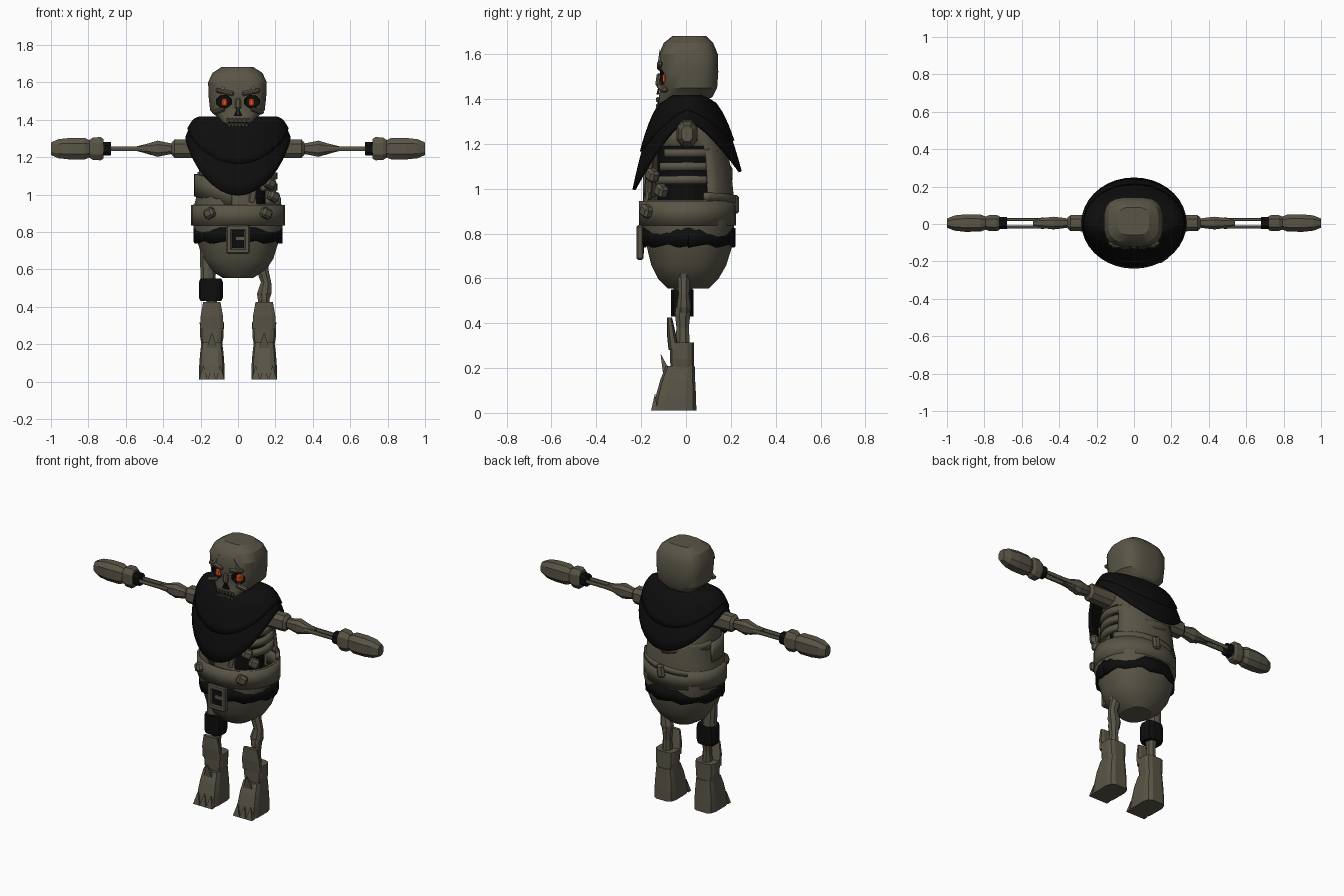
import bpy, bmesh, math
from mathutils import Vector, Matrix

cube = bpy.data.objects.get("Cube")
if cube:
    bpy.data.objects.remove(cube, do_unlink=True)


def material(name, r, g, b):
    m = bpy.data.materials.new(name)
    m.use_nodes = True
    m.diffuse_color = (r, g, b, 1)
    m.node_tree.nodes["Principled BSDF"].inputs["Base Color"].default_value = (r, g, b, 1)
    return m


BONE = material("drab bone", 0.1, 0.09, 0.062)
BLACK = material("black cloth", 0.004, 0.004, 0.004)
GLOW = material("orange glow", 0.8, 0.09, 0.015)


def finish(name, bm, mat, smooth=False, thick=0):
    bmesh.ops.recalc_face_normals(bm, faces=bm.faces)
    me = bpy.data.meshes.new(name)
    bm.to_mesh(me)
    bm.free()
    me.materials.append(mat)
    ob = bpy.data.objects.new(name, me)
    bpy.context.collection.objects.link(ob)
    if smooth:
        bpy.ops.object.select_all(action='DESELECT')
        ob.select_set(True)
        bpy.context.view_layer.objects.active = ob
        bpy.ops.object.shade_smooth_by_angle(angle=math.radians(28))
    if thick:
        mod = ob.modifiers.new("thickness", 'SOLIDIFY')
        mod.thickness, mod.offset = thick, 0
    return ob


def ring(z, rx, y0, y1, cx=0, n=16, p=2.0):
    """Rounded cross-section at height z."""
    pts = []
    for i in range(n):
        a = math.tau * (i + 0.5) / n
        c, s = math.cos(a), math.sin(a)
        c, s = [math.copysign(abs(v) ** (2 / p), v) for v in (c, s)]
        pts.append(Vector((cx + rx * c, (y0 + y1) / 2 + s * (y1 - y0) / 2, z)))
    return pts


def loft(name, mat, rings, smooth=False, drop=None, thick=0, caps=True):
    bm = bmesh.new()
    rows = [[bm.verts.new(p) for p in r] for r in rings]
    n = len(rows[0])
    for a, b in zip(rows, rows[1:]):
        for i in range(n):
            j = (i + 1) % n
            bm.faces.new((a[i], a[j], b[j], b[i]))
    if caps:
        bm.faces.new(rows[0])
        bm.faces.new(rows[-1])
    if drop:
        hole = [f for f in bm.faces if drop(f.calc_center_median())]
        bmesh.ops.delete(bm, geom=hole, context='FACES')
    return finish(name, bm, mat, smooth, thick)


def box(name, mat, loc, size, rot=(0, 0, 0), bevel=0.0):
    bm = bmesh.new()
    bmesh.ops.create_cube(bm, size=1, matrix=Matrix.Diagonal((*size, 1)))
    if bevel:
        bmesh.ops.bevel(bm, geom=bm.edges[:], offset=bevel, segments=1, affect='EDGES')
    turn = Matrix.Identity(4)
    for axis, deg in zip("XYZ", rot):
        turn = Matrix.Rotation(math.radians(deg), 4, axis) @ turn
    bm.transform(Matrix.Translation(loc) @ turn)
    return finish(name, bm, mat)


def spike(name, base, tip, w, d):
    b, t = Vector(base), Vector(tip)
    corners = [b + Vector((x * w, y * d, 0)) for x, y in ((-1, -1), (1, -1), (1, 1), (-1, 1))]
    return loft(name, BONE, [corners, [t + (c - b) * 0.06 for c in corners]])


def band(name, mat, z0, z1, rx, y0, y1, a0=0, a1=360, thick=0.02, tilt=0.0, jag=0.0):
    """Strip wrapped round the body between two angles, measured from +x."""
    bm = bmesh.new()
    n, cols = 28, []
    for i in range(n + 1):
        a = math.radians(a0 + (a1 - a0) * i / n)
        x, y = rx * math.cos(a), (y0 + y1) / 2 + math.sin(a) * (y1 - y0) / 2
        dz = tilt * math.cos(a)
        cols.append([bm.verts.new((x, y, z + dz)) for z in (z0 + jag * (i % 3 - 1), z1)])
    for a, b in zip(cols, cols[1:]):
        bm.faces.new((a[0], b[0], b[1], a[1]))
    bmesh.ops.remove_doubles(bm, verts=bm.verts, dist=0.0001)
    return finish(name, bm, mat, True, thick)


# Torso, open over the ribs on the left side
torso = [(.56, .08, -.08, .1), (.6, .145, -.12, .14), (.66, .185, -.15, .175), (.74, .21, -.17, .2),
         (.83, .235, -.19, .21), (.95, .228, -.185, .21), (1.0, .215, -.18, .205),
         (1.1, .205, -.17, .195), (1.19, .2, -.15, .17), (1.26, .18, -.12, .14), (1.33, .12, -.07, .09)]
loft("torso", BONE, [ring(*t, n=24, p=2.3) for t in torso], True, thick=0.012,
     drop=lambda c: c.x > 0.09 and 0.96 < c.z < 1.19 and -0.16 < c.y < 0.1)
loft("chest_hollow", BLACK, [ring(z, .15, -.13, .15) for z in (.9, 1.22)])
for i, z in enumerate((1.03, 1.09, 1.15)):
    band("rib_%d" % i, BONE, z - .018, z + .018, .195, -.165, .18, -50 + 8 * i, 45, 0.03, 0.01)
box("breastbone", BONE, (.09, -.165, 1.06), (.04, .03, .22), (0, 12, 12), .008)

# Waist wrap, straps and clips
band("waist_wrap", BONE, .835, .945, .243, -.2, .215, thick=.018)
band("wrap_seam", BONE, .93, .965, .235, -.195, .215, 20, 200, .02, .02)
band("torn_flap", BONE, .93, 1.05, .226, -.185, .2, 165, 262, .016, -.06)
band("back_strap", BONE, 1.04, 1.09, .212, -.17, .2, 60, 170, .014, -.03)
box("back_clasp", BONE, (.02, .222, .93), (.05, .03, .08), (0, 8, 0), .01)
for x, y, z in ((-.15, -.17, .9), (.15, -.175, .9), (.17, -.15, 1.06), (.19, -.11, .99)):
    box("clip", BONE, (x, y, z), (.06, .05, .055), (0, 25 if x > 0 else -25, -35 if x < 0 else 35), .012)

# Belt with square buckle
band("belt", BLACK, .745, .825, .228, -.19, .21, thick=.022, jag=.008)
for s in (-1, 1):
    box("buckle_side", BONE, (.048 * s, -.205, .76), (.03, .03, .15), (0, 0, 0), .006)
    box("buckle_bar", BONE, (0, -.205, .76 + .062 * s), (.12, .03, .03), (0, 0, 0), .006)
box("buckle_gap", BLACK, (0, -.198, .76), (.07, .02, .1))
box("buckle_prong", BONE, (.012, -.208, .765), (.05, .02, .022))

# Hooded shoulder cape: straight top, long front point, shorter back
def cape(name, reach, grow, mat=BLACK):
    rings = []
    for k in range(7):
        t, row = reach * k / 6, []
        for i in range(36):
            a = math.tau * i / 36
            c, s = math.cos(a), math.sin(a)
            drop = .1 + (.31 if s < 0 else .23) * abs(s) ** 1.4
            e = math.sqrt(t)
            row.append(Vector(((.2 + .075 * e + grow) * c, .005 + (.065 + .172 * e + grow) * s,
                               1.405 - drop * t + grow)))
        rings.append(row)
    ob = loft(name, mat, rings, True, drop=lambda p: p.z < 1.405 - .001 and abs(p.x) + abs(p.y - .005) < .02,
              thick=.014)
    bm = bmesh.new()
    bm.from_mesh(ob.data)
    bmesh.ops.delete(bm, geom=[f for f in bm.faces if len(f.verts) > 4 and f.calc_center_median().z < 1.38],
                     context='FACES')
    bm.to_mesh(ob.data)
    bm.free()


cape("cape", 1.0, 0)
cape("cape_upper_fold", .6, .006)

# Skull
skull = [(1.34, .07, -.12, -.02), (1.375, .085, -.127, .06), (1.41, .105, -.122, .12), (1.45, .147, -.112, .14),
         (1.52, .155, -.118, .145), (1.6, .158, -.122, .143), (1.65, .135, -.1, .122), (1.682, .085, -.06, .09)]
head = loft("skull", BONE, [ring(*r, cx=-.003, n=20, p=3.2) for r in skull], True)


def carve(target, cutter):
    """Cut a dark recess and keep the cutter's colour on the cut faces."""
    mod = target.modifiers.new("recess", 'BOOLEAN')
    mod.object, mod.operation, mod.solver = cutter, 'DIFFERENCE', 'EXACT'
    mod.material_mode = 'TRANSFER'
    deps = bpy.context.evaluated_depsgraph_get()
    mesh = bpy.data.meshes.new_from_object(target.evaluated_get(deps))
    target.modifiers.clear()
    target.data = mesh
    bpy.data.objects.remove(cutter, do_unlink=True)


def turned(rings):
    return [[Vector((p.x, p.z, p.y)) for p in r] for r in rings]


for s in (-1, 1):
    carve(head, loft("socket_cutter", BLACK, turned([ring(y, w, 1.497 - h, 1.497 + h, .076 * s, 8)
          for y, w, h in ((-.2, .052, .042), (-.07, .04, .034))])))
    box("eye", GLOW, (.072 * s, -.085, 1.492), (.034, .04, .045), (0, 0, 0), .008)
    box("brow", BONE, (.07 * s, -.117, 1.548), (.1, .025, .025), (0, -12 * s, 0), .008)
    box("cheekbone", BONE, (.103 * s, -.105, 1.447), (.07, .035, .022), (0, 18 * s, 18 * s), .008)
    spike("nose_hole", (.012 * s, -.124, 1.42), (.005 * s, -.122, 1.46), .011, .008).data.materials[0] = BLACK
    spike("forehead_crack", (.09 * s, -.118, 1.555), (.05 * s, -.117, 1.62), .012, .009)
box("nose_bridge", BONE, (0, -.122, 1.485), (.032, .024, .06), (-8, 0, 0), .008)
box("mouth_gap", BLACK, (0, -.124, 1.383), (.105, .008, .008))
for i in range(6):
    x = (i - 2.5) * .021
    box("upper_tooth", BONE, (x, -.126, 1.397), (.016, .014, .022), (0, 0, 0), .003)
    box("lower_tooth", BONE, (x * .9, -.126, 1.37), (.014, .014, .018), (0, 0, 0), .003)

# Arms: each part is a run of (distance, depth, height) sections along x
ARM = {"upper_arm": [(.16, .05, .055), (.34, .045, .052), (.355, .03, .035)],
       "elbow": [(.33, .022, .025), (.38, .03, .035), (.43, .036, .046), (.48, .03, .03), (.54, .022, .014)],
       "wrist_wrap": [(.68, .034, .037), (.735, .034, .04)],
       "bracelet": [(.72, .04, .056), (.735, .045, .066), (.775, .045, .064), (.795, .036, .05)],
       "hand": [(.785, .034, .045), (.82, .048, .061), (.9, .05, .061), (.96, .043, .054), (1.0, .026, .036)]}


def limb(name, mat, s, sections, cy=0.005, n=8):
    rings = [[Vector((s * q.z, q.y + cy, q.x + 1.245)) for q in ring(x, h, -d, d, n=n, p=2.6)]
             for x, d, h in sections]
    loft(name, mat, rings)


for s in (-1, 1):
    for part, sections in ARM.items():
        limb(part, BLACK if part == "wrist_wrap" else BONE, s, sections)
    for y in (-.016, .024):
        limb("forearm_bone", BONE, s, [(.48, .01, .018), (.54, .008, .013), (.7, .008, .012)], y, 6)
    box("elbow_knob", BONE, (.44 * s, .005, 1.245), (.1, .055, .04), (0, 25 * s, 0), .012)

# Legs: clawed boots under a wrapped right thigh and a bare left bone
for s in (-1, 1):
    x = .14 * s
    loft("boot_foot", BONE, [ring(z, w, a, b, x, 12, 4) for z, w, a, b in (
        (.01, .07, -.148, .048), (.08, .069, -.135, .046), (.15, .064, -.115, .042), (.21, .056, -.09, .04))])
    loft("boot_shaft", BONE, [ring(z, w, a, b, x, 12, 3.5) for z, w, a, b in (
        (.19, .055, -.07, .036), (.24, .064, -.072, .036), (.315, .066, -.074, .036))])
    loft("shin_guard", BONE, [ring(z, w, a, b, x, 10, 3) for z, w, a, b in (
        (.28, .065, -.078, -.03), (.35, .062, -.085, -.045), (.425, .048, -.085, -.062))])
    spike("ankle_spike", (x, -.085, .18), (x, -.112, .26), .028, .018)
    for i in (-1, 0, 1):
        spike("toe_claw", (x + .045 * i, -.142, .01), (x + .045 * i, -.138, .085), .022, .014)
    loft("lower_leg", BONE, [ring(z, w, -.02 - w, -.01 + w, x, 8) for z, w in (
        (.3, .03), (.38, .025), (.44, .032), (.47, .028))])

loft("right_thigh", BONE, [ring(z, w, -.055, .03, -.16, 10) for z, w in ((.52, .042), (.7, .046))])
loft("thigh_wrap", BLACK, [ring(z, w, -.067, .035, -.145, 12, 3) for z, w in (
    (.43, .057), (.45, .066), (.53, .066), (.55, .058))])
loft("left_thigh_bone", BONE, [ring(z, w, -.015 - w * .7, -.005 + w * .7, cx, 8) for z, w, cx in (
    (.42, .028, .135), (.47, .042, .14), (.53, .03, .15), (.6, .035, .13), (.68, .045, .13))])
